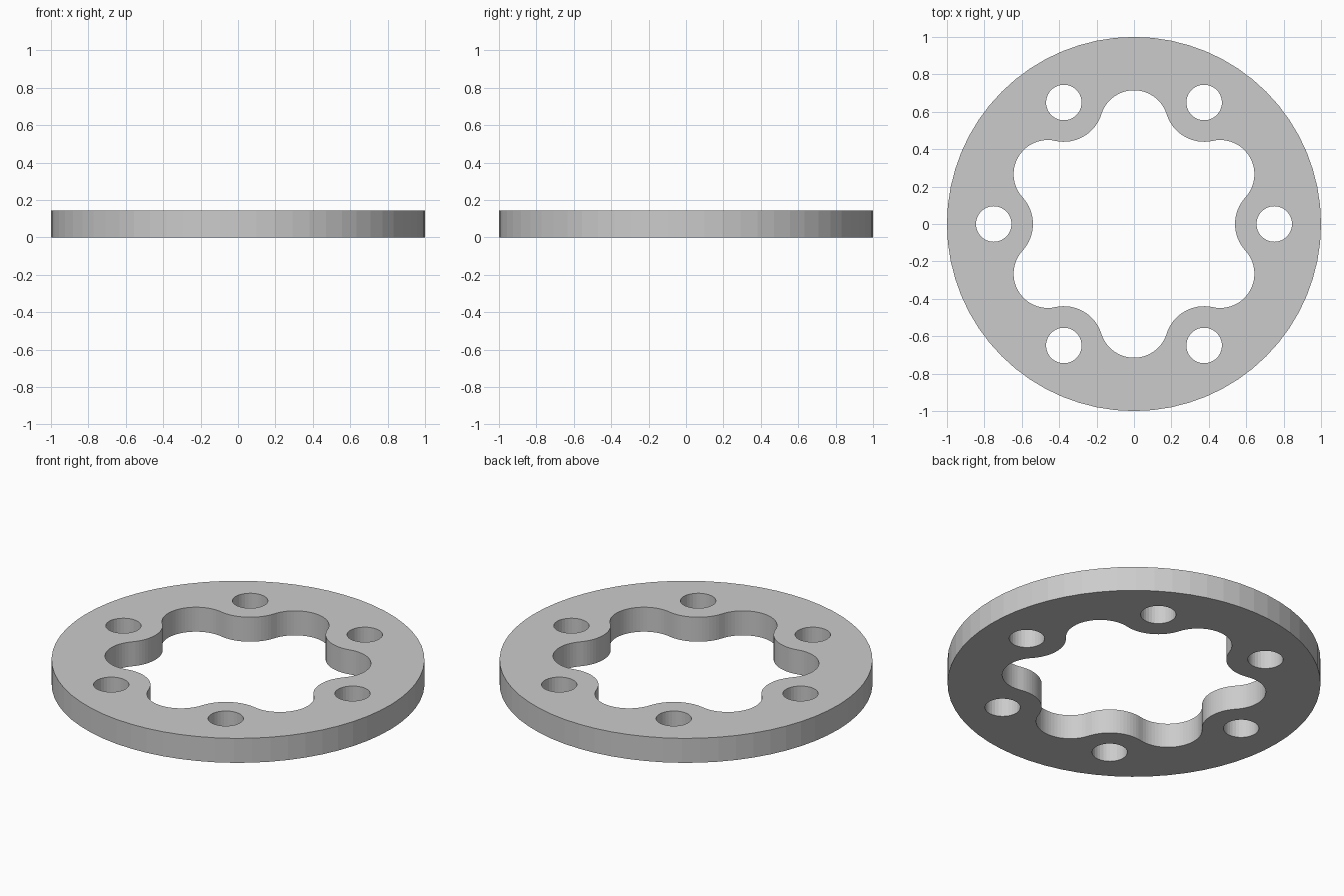
import bpy, bmesh
from math import sin, cos, radians, hypot, atan2, degrees

if "Cube" in bpy.data.objects:
    bpy.data.objects.remove(bpy.data.objects["Cube"])

THICK = 0.145
BOLT_R, HOLE_R, BOSS_R = 0.75, 0.095, 0.21   # bolt circle, bolt hole, rim around hole
LOBE_C, LOBE_R = 0.532, 0.183                # scallop centre distance and radius


def arc(centre_dist, turn, radius, start, end, steps):
    """Points of an arc whose centre lies at a polar position; angles relative to turn."""
    cx, cy = centre_dist * cos(radians(turn)), centre_dist * sin(radians(turn))
    pts = []
    for i in range(steps):
        a = radians(turn + start + (end - start) * i / steps)
        pts.append((cx + radius * cos(a), cy + radius * sin(a)))
    return pts


# Tangent angles where the rim arcs meet the scallop arcs
dx = LOBE_C * cos(radians(30)) - BOLT_R
dy = LOBE_C * sin(radians(30))
t = 180 - degrees(atan2(dy, dx))

# Scalloped inner opening
opening = []
for k in range(6):
    opening += arc(BOLT_R, 60 * k, BOSS_R, 180 + t, 180 - t, 16)
    opening += arc(LOBE_C, 60 * k + 30, LOBE_R, -(t + 30), t + 30, 24)

# Outer edge, opening and six bolt holes as one filled flat profile
loops = [arc(0, 0, 1.0, 0, 360, 64), opening]
loops += [arc(BOLT_R, 60 * k, HOLE_R, 0, 360, 32) for k in range(6)]

curve = bpy.data.curves.new("ring_profile", 'CURVE')
curve.dimensions = '2D'
curve.fill_mode = 'BOTH'
curve.extrude = THICK / 2
for pts in loops:
    s = curve.splines.new('POLY')
    s.points.add(len(pts) - 1)
    for p, (x, y) in zip(s.points, pts):
        p.co = (x, y, 0, 1)
    s.use_cyclic_u = True

profile = bpy.data.objects.new("ring_profile", curve)
bpy.context.collection.objects.link(profile)
bpy.context.view_layer.update()

# Turn into a clean welded mesh standing on z = 0
mesh = bpy.data.meshes.new_from_object(
    profile.evaluated_get(bpy.context.evaluated_depsgraph_get()))
bpy.data.objects.remove(profile)
bm = bmesh.new()
bm.from_mesh(mesh)
bmesh.ops.remove_doubles(bm, verts=bm.verts, dist=1e-4)
bmesh.ops.translate(bm, verts=bm.verts, vec=(0, 0, THICK / 2))
bmesh.ops.recalc_face_normals(bm, faces=bm.faces)
for f in bm.faces:
    f.smooth = False
bm.to_mesh(mesh)
bm.free()
mesh.name = "flange_ring"

ring = bpy.data.objects.new("flange_ring", mesh)
bpy.context.collection.objects.link(ring)
